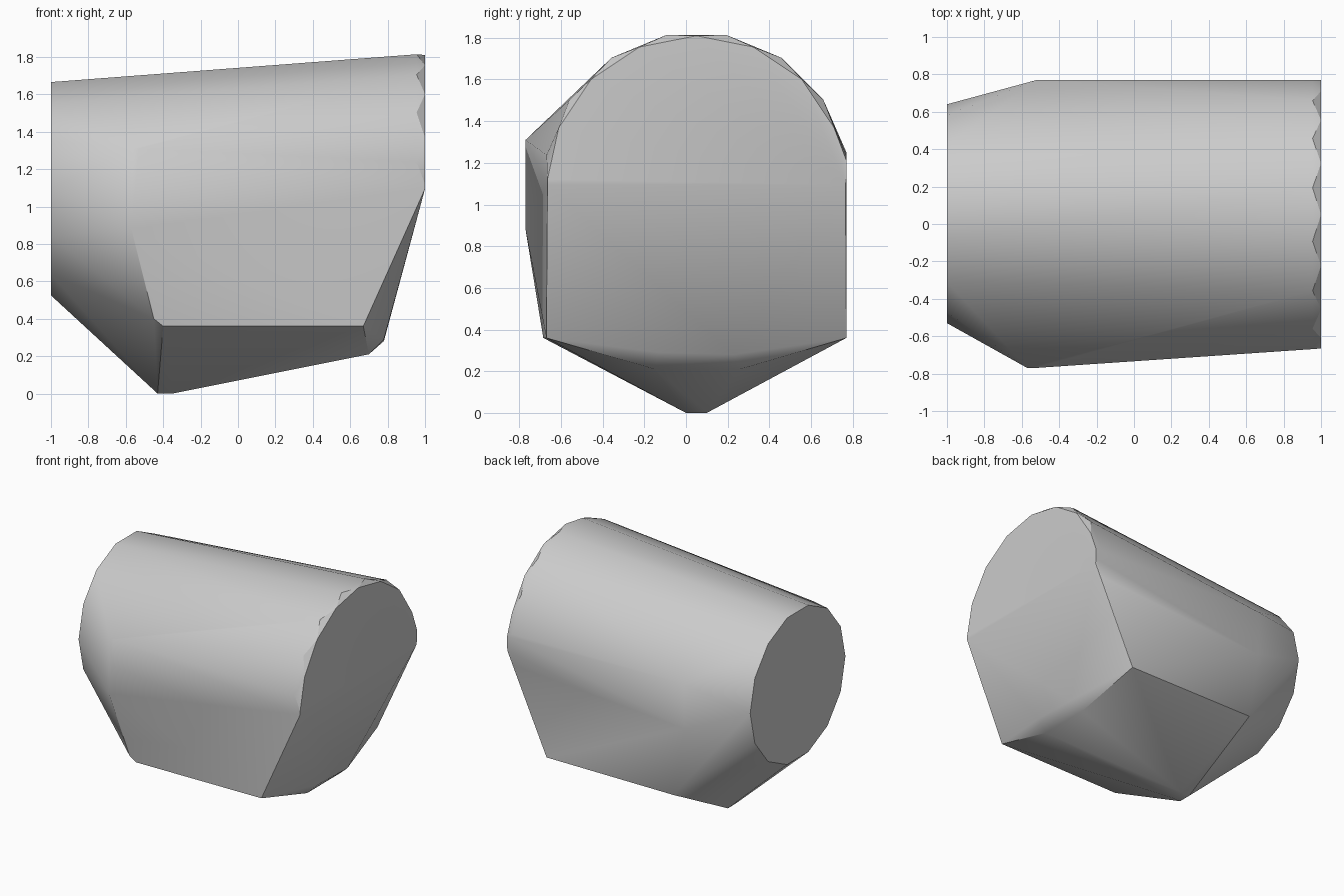
import bpy
import bmesh
from math import cos, sin, pi, radians

# Remove the default cube
default_cube = bpy.data.objects.get("Cube")
if default_cube:
    bpy.data.objects.remove(default_cube, do_unlink=True)


def make_material(name, colour):
    material = bpy.data.materials.new(name)
    material.use_nodes = True
    material.diffuse_color = colour
    shader = next(n for n in material.node_tree.nodes if n.type == 'BSDF_PRINCIPLED')
    shader.inputs["Base Color"].default_value = colour
    return material


def ring(x, centre_y, centre_z, radius, sides, offset, lowest=0.0):
    """Regular polygon facing along x; corners below the lowest height are left out."""
    corners = []
    for i in range(sides):
        angle = 2 * pi * (i + offset) / sides
        z = centre_z + radius * cos(angle)
        if z >= lowest:
            corners.append((x, centre_y + radius * sin(angle), z))
    return corners


def make_hull(name, points, material):
    """Wrap the points in a closed convex skin."""
    bm = bmesh.new()
    for point in points:
        bm.verts.new(point)
    result = bmesh.ops.convex_hull(bm, input=bm.verts[:])
    unused = {g for g in result["geom_interior"] + result["geom_unused"]
              if isinstance(g, bmesh.types.BMVert)}
    bmesh.ops.delete(bm, geom=list(unused), context='VERTS')
    bmesh.ops.recalc_face_normals(bm, faces=bm.faces[:])
    mesh = bpy.data.meshes.new(name)
    bm.to_mesh(mesh)
    bm.free()
    mesh.materials.append(material)
    body = bpy.data.objects.new(name, mesh)
    bpy.context.collection.objects.link(body)
    bpy.ops.object.select_all(action='DESELECT')
    body.select_set(True)
    bpy.context.view_layer.objects.active = body
    bpy.ops.object.shade_smooth_by_angle(angle=radians(30))
    return body


# Small round end
points = ring(-1, 0.055, 1.095, 0.585, 14, 0.5)

# Large arched end with a faceted rim
points += ring(1, 0.05, 1.095, 0.715, 16, 0, lowest=1.09)
points += ring(0.955, 0.05, 1.095, 0.733, 16, 0.5, lowest=1.2)
points += [(1, 0.77, 1.21), (1, 0.77, 1.13), (1, -0.665, 1.12)]

# Front wall
points += [(-0.57, -0.77, 1.31), (-0.53, -0.77, 1.31), (-0.57, -0.77, 0.88),
           (-0.45, -0.69, 0.4), (-0.4, -0.685, 0.36), (0.67, -0.67, 0.36)]

# Back wall
points += [(-0.52, 0.77, 1.25), (-0.52, 0.77, 0.9), (-0.43, 0.77, 0.36),
           (0.66, 0.77, 0.36), (0.95, 0.77, 1.0)]

# Keel and its bevelled end
points += [(x, y, 0) for x in (-0.43, -0.35) for y in (0, 0.1)]
points += [(0.7, -0.15, 0.21), (0.7, 0.26, 0.21), (0.78, -0.13, 0.29), (0.78, 0.23, 0.28)]

grey = make_material("plain grey", (0.6, 0.6, 0.6, 1))
make_hull("body", points, grey)
